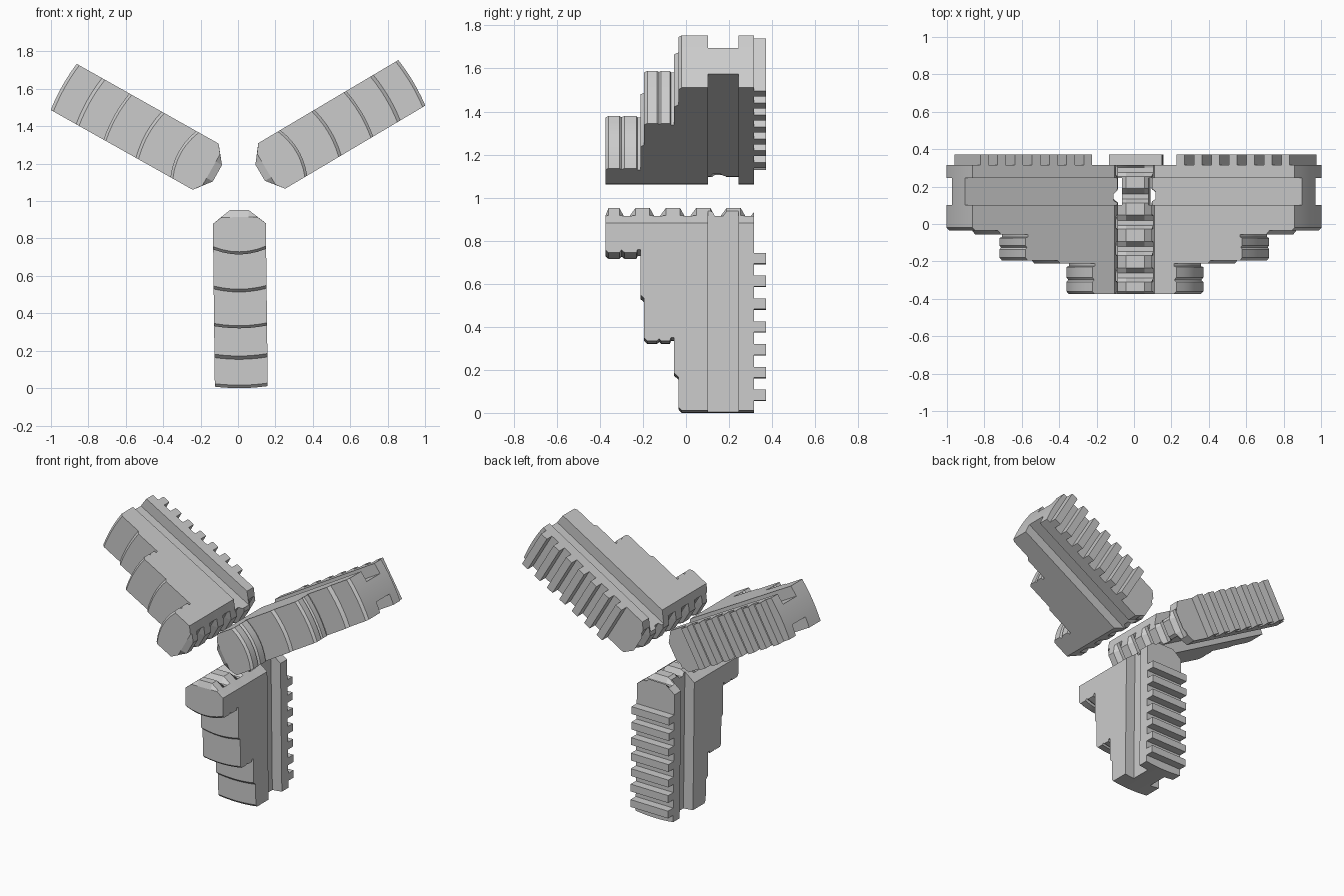
import bpy, bmesh
from math import sqrt, radians
from mathutils import Matrix, Vector

if "Cube" in bpy.data.objects:
    bpy.data.objects.remove(bpy.data.objects["Cube"])

HALF = 0.1415                       # half width of a jaw
CENTRE = Vector((0.005, 0, 1.084))  # axis on which the three jaws converge

# Stepped outer side: (y, radius from the axis), back to front
OUTER = [(.372, 1.084), (-.02, 1.084), (-.035, 1.068), (-.035, .93), (-.055, .912),
         (-.055, .75), (-.07, .75), (-.075, .764), (-.115, .764), (-.125, .755),
         (-.135, .764), (-.18, .764), (-.195, .75), (-.195, .57), (-.212, .555),
         (-.212, .355), (-.225, .355), (-.23, .369), (-.285, .369), (-.3, .358),
         (-.31, .369), (-.36, .369), (-.375, .355)]

# Serrated gripping tip: (y, depth limit), front to back
TIP = [(-.375, .17), (-.36, 0)]
for k in range(5):
    y = -.31 + k * .141
    TIP += [(y, 0), (y + .021, .17), (y + .048, .17), (y + .076, 0)]
TIP.append((.372, 0))

COLUMNS = [-HALF, -.096, -.05, -.025, 0, .025, .05, .096, HALF]


def tip_radius(u):
    return .132 + max(0, abs(u) - .05) * .072 / (HALF - .05)


def make_object(name, bm):
    bmesh.ops.recalc_face_normals(bm, faces=bm.faces)
    mesh = bpy.data.meshes.new(name)
    bm.to_mesh(mesh)
    bm.free()
    ob = bpy.data.objects.new(name, mesh)
    bpy.context.collection.objects.link(ob)
    return ob


def jaw_blank(name):
    # Profile slices across the width, with every step an arc about the axis
    bm = bmesh.new()
    rings = []
    for u in COLUMNS:
        pts = [(u, y, -sqrt(r * r - u * u)) for y, r in OUTER]
        pts += [(u, y, -max(d, tip_radius(u))) for y, d in TIP]
        rings.append([bm.verts.new(p) for p in pts])
    n = len(rings[0])
    for a, b in zip(rings, rings[1:]):
        for i in range(n):
            j = (i + 1) % n
            bm.faces.new((a[i], a[j], b[j], b[i]))
    bm.faces.new(rings[0])
    bm.faces.new(rings[-1])
    return make_object(name, bm)


def add_box(bm, lo, hi):
    lo, hi = Vector(lo), Vector(hi)
    m = Matrix.Translation((lo + hi) / 2) @ Matrix.Diagonal((*(hi - lo), 1))
    bmesh.ops.create_cube(bm, size=1, matrix=m)


def jaw_cutter(pitch):
    bm = bmesh.new()
    # Guide grooves on both sides
    for s in (-1, 1):
        a, b = sorted((s * .07, s * .3))
        add_box(bm, (a, .102, -1.2), (b, .245, -.02))
    # Gaps between the rack teeth on the back
    edges = [.02]
    for k in range(7):
        edges += [.342 + k * pitch, .342 + k * pitch + .05]
    edges.append(1.2)
    for r0, r1 in zip(edges[::2], edges[1::2]):
        add_box(bm, (-.3, .316, -r1), (.3, .5, -r0))
    ob = make_object("jaw_cutter", bm)
    ob.hide_render = True
    return ob


for name, angle, pitch in (("lower_jaw", -.67, .106),
                           ("right_jaw", -120.67, .109),
                           ("left_jaw", 119.33, .106)):
    jaw = jaw_blank(name)
    cutter = jaw_cutter(pitch)
    mod = jaw.modifiers.new("grooves", 'BOOLEAN')
    mod.operation = 'DIFFERENCE'
    mod.solver = 'EXACT'
    mod.object = cutter
    bpy.context.view_layer.objects.active = jaw
    bpy.ops.object.modifier_apply(modifier=mod.name)
    bpy.data.objects.remove(cutter)
    # Place the jaw around the axis
    jaw.matrix_world = Matrix.Translation(CENTRE) @ Matrix.Rotation(radians(angle), 4, 'Y')
    bpy.ops.object.select_all(action='DESELECT')
    jaw.select_set(True)
    bpy.ops.object.shade_smooth_by_angle(angle=radians(20))
